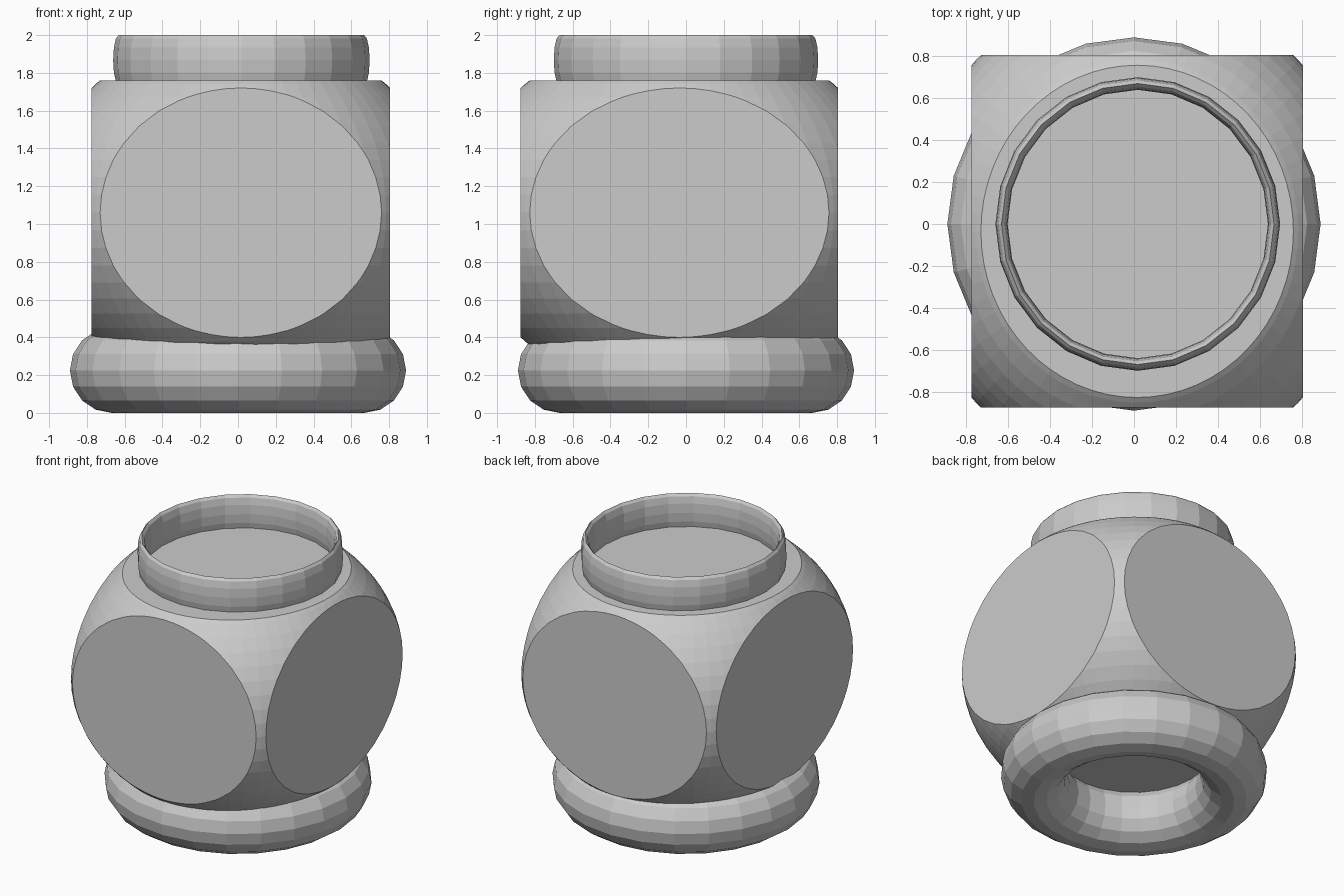
import bpy

if "Cube" in bpy.data.objects:
    bpy.data.objects.remove(bpy.data.objects["Cube"])


def apply_scale(obj, scale):
    obj.scale = scale
    bpy.ops.object.transform_apply(location=False, rotation=False, scale=True)


def add_ring(name, loc, major, minor, scale, sides):
    bpy.ops.mesh.primitive_torus_add(location=loc, major_radius=major, minor_radius=minor,
                                     major_segments=24, minor_segments=sides)
    ring = bpy.context.object
    ring.name = name
    apply_scale(ring, scale)
    return ring


# Jar body: a block rounded by a sphere, leaving six round flats
CENTRE = (0.015, -0.035, 1.06)
HALF = (0.79, 0.84, 0.70)
bpy.ops.mesh.primitive_uv_sphere_add(segments=64, ring_count=32, radius=1.376, location=CENTRE)
cutter = bpy.context.object
cutter.name = "rounding_sphere"
apply_scale(cutter, HALF)
cutter.hide_render = True

bpy.ops.mesh.primitive_cube_add(size=2, location=CENTRE)
body = bpy.context.object
body.name = "jar_body"
apply_scale(body, HALF)
mod = body.modifiers.new("round_corners", 'BOOLEAN')
mod.operation = 'INTERSECT'
mod.solver = 'EXACT'
mod.object = cutter
bpy.ops.object.modifier_apply(modifier=mod.name)
bpy.data.objects.remove(cutter, do_unlink=True)

# Thick foot ring
add_ring("foot_ring", (0, 0, 0.225), 0.67, 0.22, (1, 1, 0.225 / 0.22), 16)

# Thin, tall neck rim
add_ring("neck_rim", (0.018, 0, 1.868), 0.67, 0.03, (0.97, 1, 0.132 / 0.03), 12)
